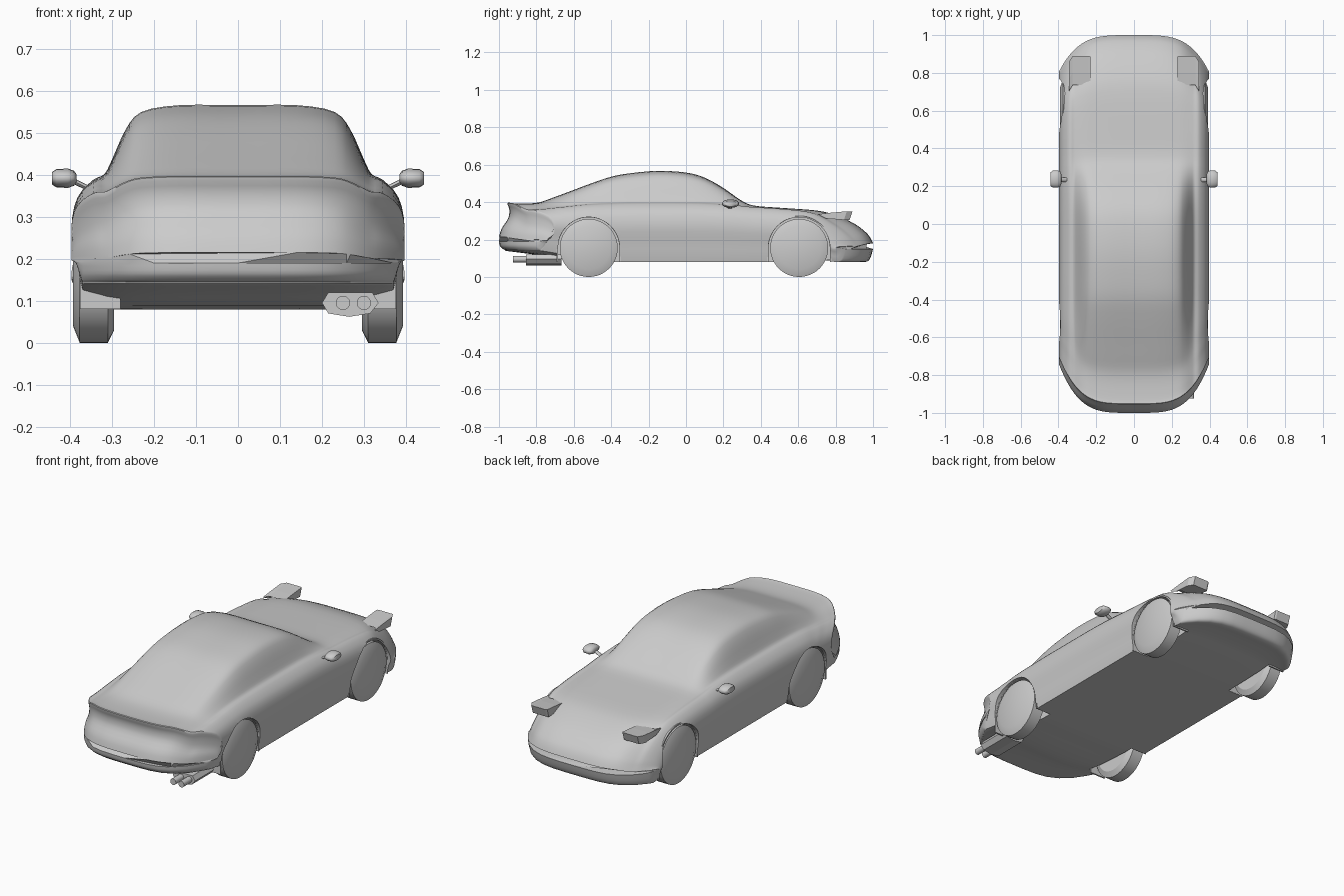
import bpy
import bmesh
from math import sin, cos, pi

old = bpy.data.objects.get("Cube")
if old:
    bpy.data.objects.remove(old, do_unlink=True)

grey = bpy.data.materials.new("plain grey")
grey.use_nodes = True
grey.diffuse_color = (0.6, 0.6, 0.6, 1)
grey.node_tree.nodes["Principled BSDF"].inputs["Base Color"].default_value = (0.6, 0.6, 0.6, 1)


def activate(obj):
    bpy.ops.object.select_all(action="DESELECT")
    obj.select_set(True)
    bpy.context.view_layer.objects.active = obj


def smooth(obj, angle=0.6):
    activate(obj)
    bpy.ops.object.shade_smooth_by_angle(angle=angle)


def loft(name, rings, mirror=False):
    """Skin a list of closed rings and cap both ends."""
    bm = bmesh.new()
    rows = [[bm.verts.new(p) for p in ring] for ring in rings]
    count = len(rows[0])
    for a, b in zip(rows, rows[1:]):
        for i in range(count):
            j = (i + 1) % count
            bm.faces.new((a[i], a[j], b[j], b[i]))
    bm.faces.new(rows[0])
    bm.faces.new(rows[-1])
    bmesh.ops.recalc_face_normals(bm, faces=bm.faces)
    mesh = bpy.data.meshes.new(name)
    bm.to_mesh(mesh)
    bm.free()
    mesh.materials.append(grey)
    obj = bpy.data.objects.new(name, mesh)
    bpy.context.collection.objects.link(obj)
    if mirror:
        obj.modifiers.new("mirror", "MIRROR")
    return obj


def spline(points, steps, closed=False):
    """Resample tuples along a smooth curve through them."""
    n = len(points)
    pick = (lambda i: points[i % n]) if closed else (lambda i: points[max(0, min(n - 1, i))])
    out = []
    for i in range(n if closed else n - 1):
        quad = [pick(i + k) for k in (-1, 0, 1, 2)]
        for s in range(steps):
            t = s / steps
            out.append(tuple(
                b + t / 2 * (c - a + t * (2 * a - 5 * b + 4 * c - d + t * (3 * (b - c) + d - a)))
                for a, b, c, d in zip(*quad)))
    if not closed:
        out.append(tuple(points[-1]))
    return out


def oval(x, y, z, ry, rz, n=48):
    """Ring facing along x."""
    return [(x, y + ry * cos(2 * pi * i / n), z + rz * sin(2 * pi * i / n)) for i in range(n)]


def ease(t):
    t = max(0, min(1, t))
    return t * t * (3 - 2 * t)


# Body stations: y at sill, y at top, sill height, shoulder height, top height
tail = [(-1, -1, .19, .2, .215), (-.995, -.985, .165, .235, .26), (-.98, -.95, .15, .27, .315),
        (-.97, -.945, .145, .315, .36), (-.965, -.955, .14, .352, .395)]
main = [(-.93, .135, .357, .394), (-.85, .125, .362, .392), (-.78, .115, .368, .4),
        (-.7, .1, .373, .428), (-.6, .09, .38, .465), (-.5, .085, .384, .502),
        (-.4, .08, .386, .535), (-.3, .08, .388, .553), (-.15, .08, .388, .566),
        (0, .08, .388, .557), (.1, .08, .387, .53), (.2, .08, .383, .475),
        (.29, .08, .377, .412), (.36, .08, .37, .382), (.5, .08, .362, .37),
        (.7, .085, .345, .355), (.8, .09, .315, .33), (.9, .085, .262, .285),
        (.96, .08, .215, .24), (.985, .1, .185, .21), (1, .15, .165, .18)]
stations = spline(tail + [(r[0],) + r for r in main], 3)

# Half section: lower side runs sill to shoulder, cabin runs shoulder to top
lower = [(0, 0), (.2, 0), (.35, 0), (.372, .03), (.385, .33), (.397, .62), (.383, .86), (.345, 1)]
cabin = [(.318, .08), (.298, .3), (.268, .67), (.23, .91), (.14, 1), (0, 1)]


def section(y_sill, y_top, sill, shoulder, top):
    half = [(x, sill + t * (shoulder - sill)) for x, t in lower]
    half += [(x, shoulder + t * (top - shoulder)) for x, t in cabin]
    loop = spline(half + [(-x, z) for x, z in half[-2:0:-1]], 3, closed=True)
    ring = []
    for x, z in loop:
        t = (z - sill) / (top - sill)
        y = y_sill + t * (y_top - y_sill)
        bow = abs(x / .39) ** 4
        y += bow * (.24 * ease((-y - .35) / .65) - .18 * ease((y - .4) / .6))
        ring.append((x, y, z))
    return ring


body = loft("body", [section(*s) for s in stations])

# Wheel arches
axles = {"rear": -.52, "front": .605}
hub = .155


def arch(x, y, r, foot):
    """Open arch outline with straight legs."""
    curve = [(x, y + r * cos(pi * i / 24), hub + r * sin(pi * i / 24)) for i in range(25)]
    return [(x, y + r, foot)] + curve + [(x, y - r, foot)]


for y in axles.values():
    for side in (1, -1):
        cutter = loft("arch_cutter", [arch(side * x, y, .165, -.1) for x in (.28, .5)])
        cutter.hide_render = True
        cut = body.modifiers.new("arch", "BOOLEAN")
        cut.object = cutter
        cut.solver = "EXACT"
        activate(body)
        bpy.ops.object.modifier_apply(modifier=cut.name)
        bpy.data.objects.remove(cutter, do_unlink=True)
smooth(body)

# Wheels and arch liners, mirrored left to right
tyre = [(.295, .125), (.31, hub), (.377, hub), (.393, .115)]
for end, y in axles.items():
    smooth(loft(end + "_wheels", [oval(x, y, hub, r, r) for x, r in tyre], True), 0.4)
    liner = [arch(x, y, .172, .08) + arch(x, y, .164, .08)[::-1] for x in (.28, .376)]
    smooth(loft(end + "_arch_liners", liner, True))

# Raised headlamp pods
pod = [(.735, .335), (.8, .343), (.89, .351), (.875, .305), (.78, .312)]
pod_rings = [[(x, y - back, z) for y, z in pod] for x, back in ((.23, .004), (.24, 0), (.325, 0), (.343, .03))]
loft("headlamp_pods", pod_rings, True)

# Door mirrors on short stalks
head = [(.385, .026, .01), (.391, .04, .018), (.405, .046, .023), (.432, .044, .022), (.443, .034, .015)]
smooth(loft("door_mirrors", [oval(x, .238, .392, ry, rz, 16) for x, ry, rz in head], True), 0.9)
stalk = [(.34, .36), (.395, .387)]
smooth(loft("mirror_stalks", [oval(x, .235, z, .012, .007, 8) for x, z in stalk], True), 0.9)

# Exhaust silencer with twin tailpipes on one side
shell = [(.2, .095), (.215, .12), (.32, .12), (.335, .095), (.315, .07), (.265, .062), (.215, .07)]
loft("exhaust_silencer", [[(x, y, z) for x, z in shell] for y in (-.855, -.665)])
for i, x in enumerate((.25, .3)):
    pipe = [[(x + dy, y, z) for _, dy, z in oval(0, 0, .095, .017, .017, 20)] for y in (-.925, -.84)]
    smooth(loft("tailpipe_%d" % (i + 1), pipe))
